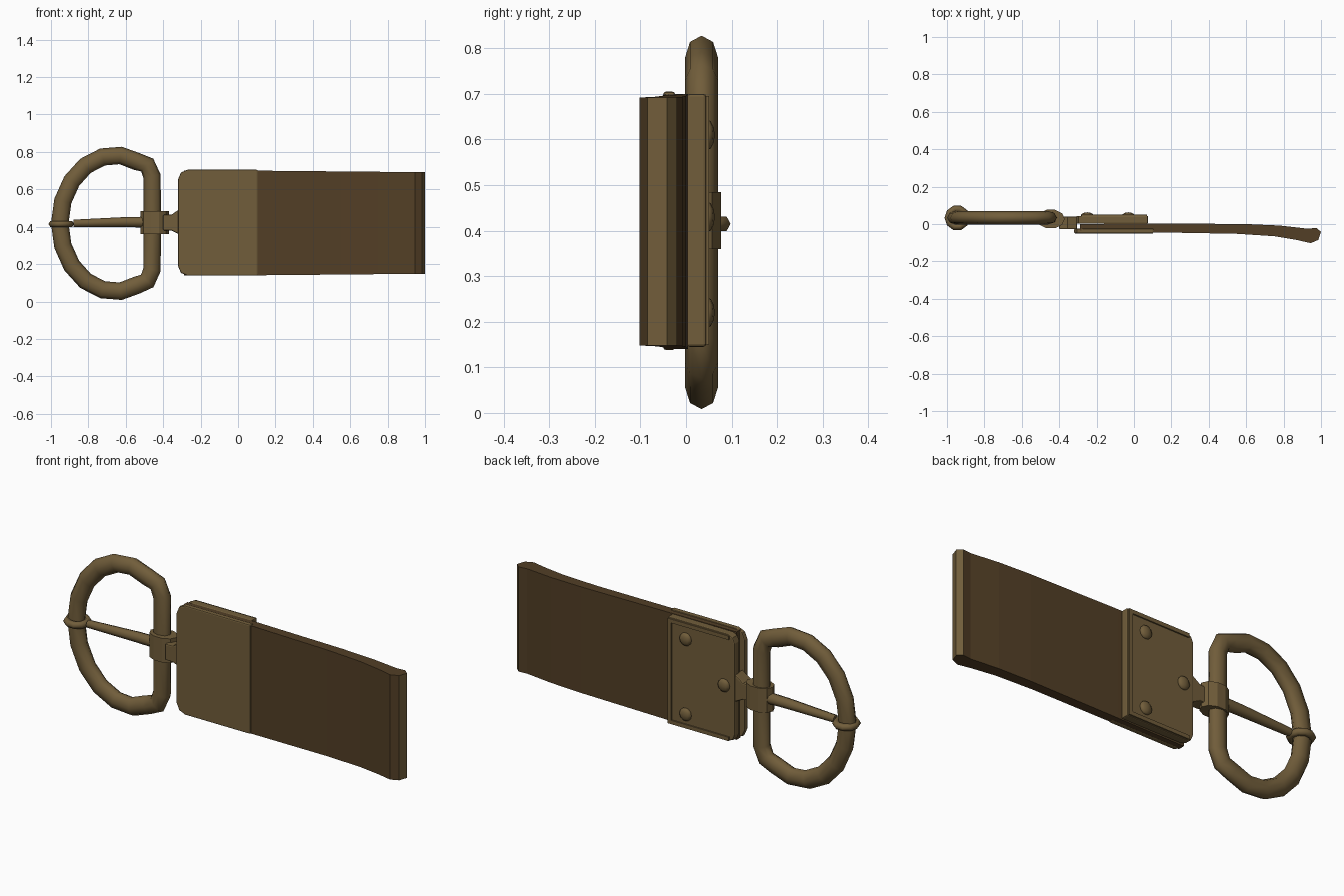
import bpy, bmesh, math
from mathutils import Vector

cube = bpy.data.objects.get("Cube")
if cube:
    bpy.data.objects.remove(cube, do_unlink=True)


def material(name, colour):
    m = bpy.data.materials.new(name)
    m.use_nodes = True
    m.diffuse_color = (*colour, 1)
    m.node_tree.nodes["Principled BSDF"].inputs["Base Color"].default_value = (*colour, 1)
    return m


brass = material("aged brass", (0.165, 0.11, 0.043))
leather = material("brown leather", (0.085, 0.049, 0.019))


def finish(name, bm, mats, smooth=False):
    bmesh.ops.recalc_face_normals(bm, faces=bm.faces)
    mesh = bpy.data.meshes.new(name)
    bm.to_mesh(mesh)
    bm.free()
    obj = bpy.data.objects.new(name, mesh)
    bpy.context.collection.objects.link(obj)
    for m in mats:
        mesh.materials.append(m)
    if smooth:
        for p in mesh.polygons:
            p.use_smooth = True
    return obj


def prism(name, outline, axis, lo, hi, mats, bevel=0.0):
    """Extrude a 2D outline along y (outline is x, z) or along z (outline is x, y)."""
    bm = bmesh.new()
    place = (lambda p, h: (p[0], h, p[1])) if axis == "y" else (lambda p, h: (p[0], p[1], h))
    low = bm.faces.new([bm.verts.new(place(p, lo)) for p in outline])
    grown = bmesh.ops.extrude_face_region(bm, geom=[low])["geom"]
    shift = Vector(place((0, 0), hi - lo))
    bmesh.ops.translate(bm, verts=[v for v in grown if isinstance(v, bmesh.types.BMVert)], vec=shift)
    if bevel:
        bmesh.ops.recalc_face_normals(bm, faces=bm.faces)
        sharp = [e for e in bm.edges if e.calc_face_angle(0) > 1]
        bmesh.ops.bevel(bm, geom=sharp, offset=bevel, segments=2, profile=0.5, affect="EDGES")
    return finish(name, bm, mats)


def plate_outline(x0, x1, z0, z1, c):
    """Rectangle with clipped corners on the buckle side."""
    return [(x0 + c, z0), (x1, z0), (x1, z1), (x0 + c, z1),
            (x0 + c * 0.3, z1 - c * 0.3), (x0, z1 - c), (x0, z0 + c), (x0 + c * 0.3, z0 + c * 0.3)]


def tube(name, points, radii, closed, squash=1.0, y=0.0, sides=2):
    """Round rod along a path of (x, y, z) points."""
    data = bpy.data.curves.new(name, "CURVE")
    data.dimensions = "3D"
    data.bevel_depth = 1.0
    data.bevel_resolution = sides
    data.use_fill_caps = True
    spline = data.splines.new("POLY")
    spline.points.add(len(points) - 1)
    for p, co, r in zip(spline.points, points, radii):
        p.co = (*co, 1)
        p.radius = r
    spline.use_cyclic_u = closed
    source = bpy.data.objects.new(name + "_path", data)
    bpy.context.collection.objects.link(source)
    bpy.context.view_layer.update()
    bm = bmesh.new()
    baked = bpy.data.meshes.new_from_object(source.evaluated_get(bpy.context.evaluated_depsgraph_get()))
    bm.from_mesh(baked)
    bpy.data.objects.remove(source, do_unlink=True)
    bpy.data.meshes.remove(baked)
    for v in bm.verts:
        v.co.y = v.co.y * squash + y
    return finish(name, bm, [brass], True)


# Leather strap: a side profile that swells and curls forward at the tip
upper = [(-0.29, 0.0), (0.1, 0.004), (0.6, 0.0), (0.78, -0.008), (0.93, -0.025), (0.975, -0.02), (1.0, -0.042)]
lower = [(0.985, -0.085), (0.945, -0.102), (0.87, -0.085), (0.75, -0.065), (0.55, -0.052), (0.1, -0.044), (-0.29, -0.034)]
strap = prism("strap", upper + lower, "z", 0.14, 0.7, [leather, brass])
for v in strap.data.vertices:
    if v.co.x > 0.1:
        v.co.z += (0.42 - v.co.z) * 0.03 * (v.co.x - 0.1) / 0.9
for p in strap.data.polygons:
    if p.normal.x > 0.5:
        p.material_index = 1

# Front plate
prism("front_plate", plate_outline(-0.32, 0.105, 0.138, 0.705, 0.05), "y", -0.05, -0.024, [brass], 0.006)

# Back plate with a raised rim and rivets
prism("back_plate", plate_outline(-0.31, 0.075, 0.145, 0.7, 0.04), "y", 0.002, 0.044, [brass], 0.006)
for name, x0, x1, z0, z1 in (("rim_top", -0.28, 0.07, 0.675, 0.695), ("rim_bottom", -0.28, 0.07, 0.15, 0.17),
                             ("rim_side", 0.05, 0.07, 0.17, 0.675)):
    prism(name, [(x0, z0), (x1, z0), (x1, z1), (x0, z1)], "y", 0.04, 0.051, [brass])
for name, x, z in (("rivet_top", -0.03, 0.61), ("rivet_bottom", -0.03, 0.22), ("rivet_hinge", -0.25, 0.43)):
    bm = bmesh.new()
    bmesh.ops.create_uvsphere(bm, u_segments=10, v_segments=6, radius=0.034)
    for v in bm.verts:
        v.co = Vector((x + v.co.x, 0.046 + v.co.y * 0.5, z + v.co.z))
    finish(name, bm, [brass], True)

# D-shaped buckle ring: straight bar plus a rounded bow
ring = [(-0.46, 0, 0.17), (-0.458, 0, 0.42), (-0.46, 0, 0.67), (-0.485, 0, 0.73)]
centre_x, centre_z = -0.655, 0.418
for i in range(13):
    a = math.radians(65 + i * (230 / 12))
    reach = 0.298 if math.cos(a) < 0 else 0.27
    ring.append((centre_x + reach * math.cos(a), 0, centre_z + 0.365 * math.sin(a)))
ring.append((-0.485, 0, 0.11))
tube("buckle_ring", ring, [0.047] * len(ring), True, squash=0.76, y=0.034)

# Tongue with a tip that hugs the outer bow
path = [(-0.42, 0.03, 0.425), (-0.6, 0.03, 0.425), (-0.8, 0.03, 0.42), (-0.88, 0.03, 0.418)]
tube("tongue", path, [0.03, 0.027, 0.022, 0.02], False)
loop = [(-0.945 + 0.05 * math.cos(i * math.tau / 10), 0.033 + 0.05 * math.sin(i * math.tau / 10), 0.415)
        for i in range(10)]
tube("tongue_tip", loop, [0.018] * 10, True, sides=1)

# Hinge wrapped around the bar, and the neck joining it to the plates
hinge = [(-0.445 + 0.075 * math.cos(i * math.tau / 10), 0.027 + 0.052 * math.sin(i * math.tau / 10))
         for i in range(10)]
prism("hinge", hinge, "z", 0.36, 0.485, [brass])
prism("neck", [(-0.4, 0.38), (-0.355, 0.38), (-0.305, 0.355), (-0.305, 0.5), (-0.355, 0.465), (-0.4, 0.465)],
      "y", -0.028, 0.04, [brass], 0.006)
